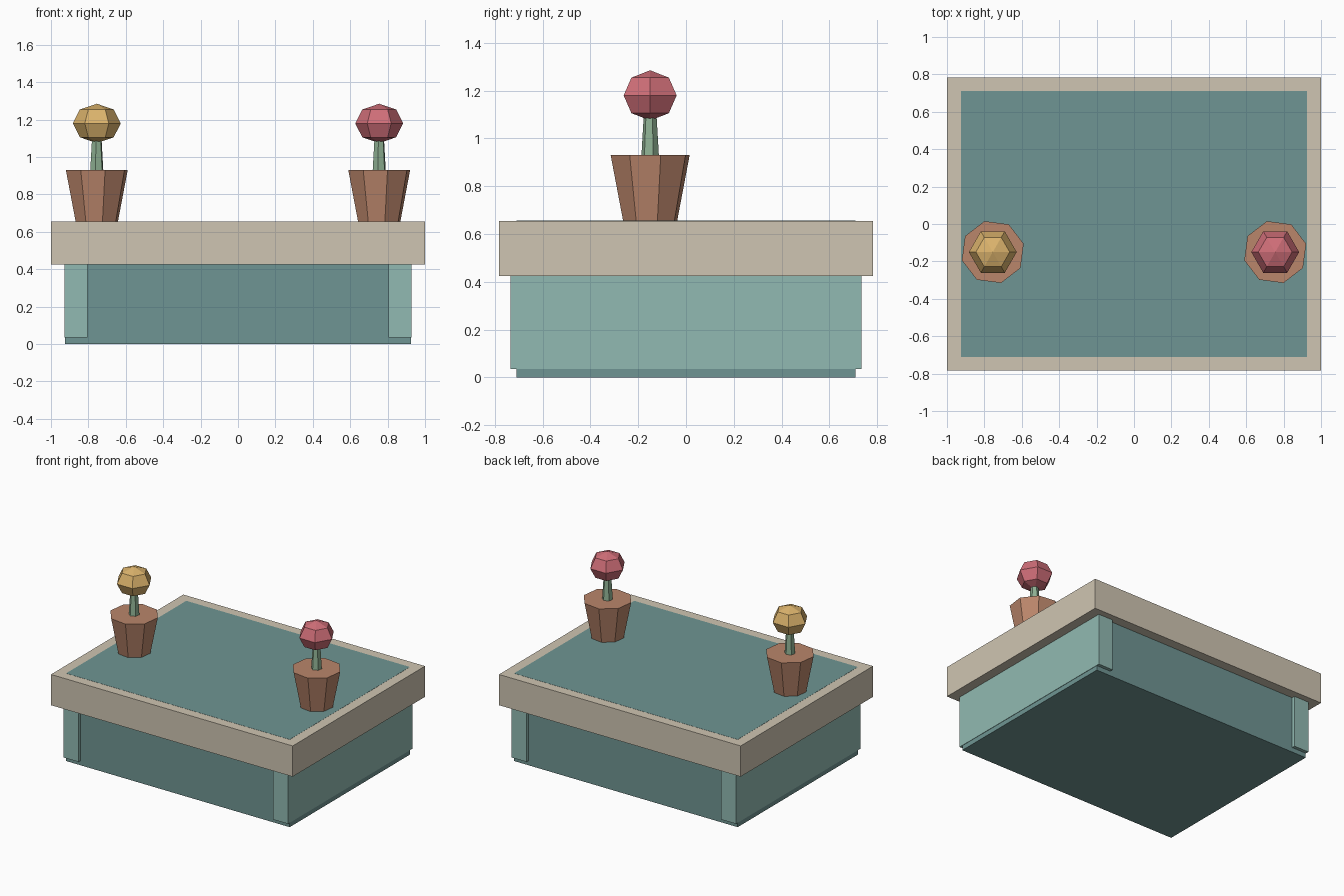
import bpy
import bmesh
from math import cos, sin, pi, radians
from mathutils import Matrix

cube = bpy.data.objects.get("Cube")
if cube:
    bpy.data.objects.remove(cube, do_unlink=True)


def material(name, rgb):
    """Flat colour from 0-255 display values."""
    lin = [((c / 255 + 0.055) / 1.055) ** 2.4 for c in rgb]
    mat = bpy.data.materials.new(name)
    mat.use_nodes = True
    mat.diffuse_color = (*lin, 1)
    mat.node_tree.nodes["Principled BSDF"].inputs["Base Color"].default_value = (*lin, 1)
    return mat


beige = material("beige", (207, 197, 178))
dark_teal = material("dark teal", (111, 149, 147))
light_teal = material("light teal", (145, 186, 178))
terracotta = material("terracotta", (186, 134, 107))
stem_green = material("stem green", (143, 177, 147))
yellow = material("yellow", (219, 179, 108))
pink = material("pink", (207, 110, 120))


def finish(bm, name, mat):
    bmesh.ops.recalc_face_normals(bm, faces=bm.faces)
    mesh = bpy.data.meshes.new(name)
    bm.to_mesh(mesh)
    bm.free()
    mesh.materials.append(mat)
    obj = bpy.data.objects.new(name, mesh)
    bpy.context.collection.objects.link(obj)
    return obj


def box(name, mat, x, y, z):
    """Box from (min, max) pairs."""
    bm = bmesh.new()
    bmesh.ops.create_cube(bm, size=1)
    size = [b - a for a, b in (x, y, z)]
    mid = [(a + b) / 2 for a, b in (x, y, z)]
    bmesh.ops.transform(bm, verts=bm.verts,
                        matrix=Matrix.Translation(mid) @ Matrix.Diagonal((*size, 1)))
    return finish(bm, name, mat)


def lathe(name, mat, centre, profile, sides, turn=0):
    """Faceted solid of revolution; profile lists (radius, z) upward."""
    bm = bmesh.new()
    rings = []
    for r, z in profile:
        if r == 0:
            rings.append([bm.verts.new((*centre, z))] * sides)
        else:
            angles = [radians(turn) + 2 * pi * i / sides for i in range(sides)]
            rings.append([bm.verts.new((centre[0] + r * cos(a), centre[1] + r * sin(a), z))
                          for a in angles])
    for low, high in zip(rings, rings[1:]):
        for i in range(sides):
            j = (i + 1) % sides
            bm.faces.new(list(dict.fromkeys((low[i], low[j], high[j], high[i]))))
    for ring, radius in ((rings[0], profile[0][0]), (rings[-1], profile[-1][0])):
        if radius:
            bm.faces.new(ring)
    return finish(bm, name, mat)


# Counter: body shows flush in the middle of the worktop
box("counter_body", dark_teal, (-0.925, 0.925), (-0.71, 0.71), (0, 0.656))
box("worktop", beige, (-1, 1), (-0.782, 0.782), (0.425, 0.655))

# End panels and potted flowers, one per side
for side, sign, bloom in (("left", 1, yellow), ("right", -1, pink)):
    bloom = pink if sign > 0 else yellow
    box(side + "_end_panel", light_teal, sorted((sign * 0.805, sign * 0.928)),
        (-0.735, 0.735), (0.035, 0.425))
    centre = (sign * 0.755, -0.15)
    lathe(side + "_pot", terracotta, centre, [(0.117, 0.655), (0.171, 0.93)], 8, 15)
    lathe(side + "_stem", stem_green, centre, [(0.037, 0.93), (0.027, 1.1)], 6, 20)
    ball = [(0.128 * sin(pi * k / 4) if 0 < k < 4 else 0, 1.18 - 0.105 * cos(pi * k / 4))
            for k in range(5)]
    lathe(side + "_bloom", bloom, centre, ball, 6)
